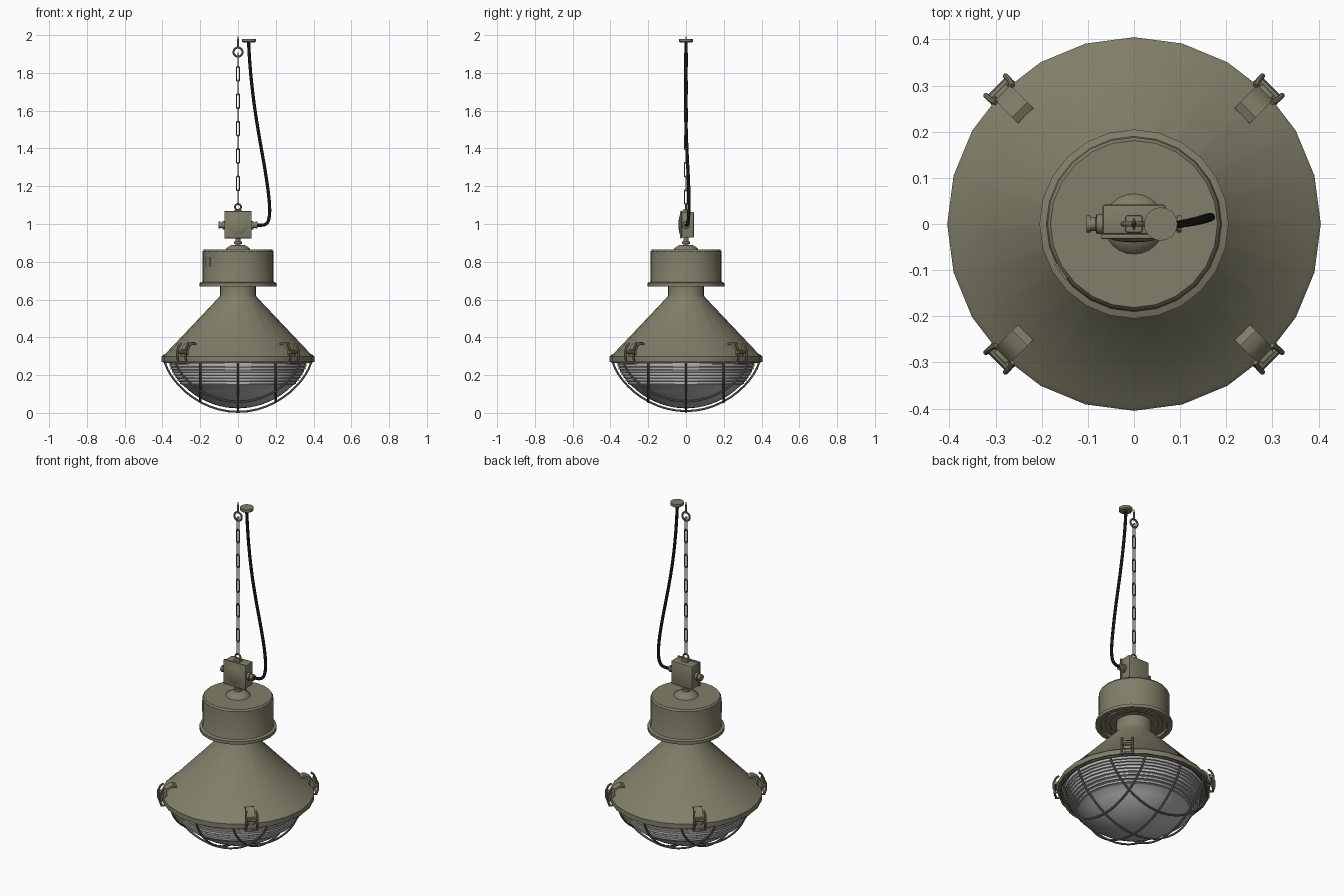
import bpy, bmesh, math
from mathutils import Matrix, Vector

if "Cube" in bpy.data.objects:
    bpy.data.objects.remove(bpy.data.objects["Cube"])


def material(name, rgb):
    m = bpy.data.materials.new(name)
    m.diffuse_color = (*rgb, 1)
    m.use_nodes = True
    m.node_tree.nodes["Principled BSDF"].inputs["Base Color"].default_value = m.diffuse_color
    return m


OLIVE = material("olive_paint", (0.22, 0.212, 0.14))
GLASS = material("frosted_glass", (0.48, 0.48, 0.49))
BLACK = material("black_rubber", (0.02, 0.02, 0.024))
STEEL = material("dark_steel", (0.11, 0.11, 0.10))


def add(name, mesh, mat, matrix=Matrix(), smooth=True):
    mesh.transform(matrix)
    mesh.materials.clear()
    mesh.materials.append(mat)
    ob = bpy.data.objects.new(name, mesh)
    bpy.context.collection.objects.link(ob)
    if smooth:
        bpy.ops.object.select_all(action='DESELECT')
        ob.select_set(True)
        bpy.context.view_layer.objects.active = ob
        bpy.ops.object.shade_smooth_by_angle(angle=math.radians(32))
    return ob


def from_bm(name, bm, mat, matrix=Matrix(), smooth=True):
    bmesh.ops.remove_doubles(bm, verts=bm.verts, dist=1e-5)
    bmesh.ops.recalc_face_normals(bm, faces=bm.faces)
    me = bpy.data.meshes.new(name)
    bm.to_mesh(me)
    bm.free()
    return add(name, me, mat, matrix, smooth)


def lathe(name, profile, mat, segs=24, matrix=Matrix()):
    """Revolve (radius, z) points around z."""
    bm = bmesh.new()
    vs = [bm.verts.new((r, 0, z)) for r, z in profile]
    es = [bm.edges.new(p) for p in zip(vs, vs[1:])]
    bmesh.ops.spin(bm, geom=vs + es, cent=(0, 0, 0), axis=(0, 0, 1),
                   angle=2 * math.pi, steps=segs, use_merge=True)
    return from_bm(name, bm, mat, matrix)


def tube(name, pts, radius, mat, cyclic=False, nurbs=False, matrix=Matrix(), res=2):
    cu = bpy.data.curves.new(name, 'CURVE')
    cu.dimensions = '3D'
    cu.bevel_depth, cu.bevel_resolution, cu.use_fill_caps = radius, res, True
    sp = cu.splines.new('NURBS' if nurbs else 'POLY')
    sp.points.add(len(pts) - 1)
    for p, co in zip(sp.points, pts):
        p.co = (*co, 1)
    sp.use_cyclic_u = cyclic
    if nurbs:
        sp.use_endpoint_u, sp.order_u, sp.resolution_u = True, 4, 6
    tmp = bpy.data.objects.new("tmp", cu)
    bpy.context.collection.objects.link(tmp)
    dg = bpy.context.evaluated_depsgraph_get()
    me = bpy.data.meshes.new_from_object(tmp.evaluated_get(dg))
    bpy.data.objects.remove(tmp)
    return add(name, me, mat, matrix)


def box(name, lo, hi, mat, bevel=0.0, matrix=Matrix()):
    bm = bmesh.new()
    lo, hi = Vector(lo), Vector(hi)
    bmesh.ops.create_cube(bm, size=1, matrix=Matrix.Translation((lo + hi) / 2)
                          @ Matrix.Diagonal((*(hi - lo), 1)))
    if bevel:
        bmesh.ops.bevel(bm, geom=bm.edges[:], offset=bevel, segments=2,
                        profile=0.5, affect='EDGES')
    return from_bm(name, bm, mat, matrix)


def sheet(name, pts, thick, width, mat, matrix):
    """Bent strip: an (x, z) path thickened in z and extruded along y."""
    bm = bmesh.new()
    outline = pts + [(x - thick * 0.6, z - thick) for x, z in reversed(pts)]
    f = bm.faces.new([bm.verts.new((x, -width / 2, z)) for x, z in outline])
    ret = bmesh.ops.extrude_face_region(bm, geom=[f])
    bmesh.ops.translate(bm, vec=(0, width, 0),
                        verts=[g for g in ret['geom'] if isinstance(g, bmesh.types.BMVert)])
    return from_bm(name, bm, mat, matrix)


def place(loc, axis='Z'):
    rot = {'Z': Matrix(), 'X': Matrix.Rotation(math.pi / 2, 4, 'Y'),
           '-X': Matrix.Rotation(-math.pi / 2, 4, 'Y'),
           '-Y': Matrix.Rotation(math.pi / 2, 4, 'X')}[axis]
    return Matrix.Translation(loc) @ rot


# Conical shade with rim and neck
lathe("shade", [(0.36, 0.285), (0.385, 0.27), (0.405, 0.27), (0.405, 0.298), (0.397, 0.306),
                (0.385, 0.312), (0.098, 0.615), (0.095, 0.622), (0.095, 0.69)], OLIVE)

# Ballast housing with stepped underside and lid cap
lathe("housing", [(0.09, 0.685), (0.13, 0.685), (0.13, 0.68), (0.155, 0.68), (0.155, 0.688),
                  (0.178, 0.688), (0.178, 0.67), (0.205, 0.67), (0.205, 0.688), (0.19, 0.693),
                  (0.188, 0.698), (0.188, 0.855), (0.181, 0.865), (0, 0.865)], OLIVE)
lathe("housing_cap", [(0.066, 0.864), (0.062, 0.872), (0.035, 0.889), (0.0, 0.89)], OLIVE)
lathe("stem", [(0.013, 0.885), (0.013, 0.893), (0.021, 0.893), (0.021, 0.908),
               (0.013, 0.908), (0.013, 0.93)], OLIVE, 12)
box("housing_plate", (0.180, -0.02, 0.775), (0.191, 0.02, 0.822), OLIVE, 0,
    Matrix.Rotation(math.radians(213), 4, 'Z'))

# Glass bowl: stepped ribs above, smooth dome below
R = 0.368


def bowl_z(r, rad, bottom, top=0.275, power=0.68):
    return top - (top - bottom) * max(0, 1 - (r / rad) ** 2) ** power


def bowl_r(z, rad, bottom, top=0.275, power=0.68):
    return rad * math.sqrt(1 - ((top - z) / (top - bottom)) ** (1 / power))


profile = [(0.37, 0.29)]
for i in range(8):
    z = 0.272 - i * 0.0155
    r = bowl_r(z, R, 0.024)
    profile += [(r, z), (r - 0.001, z - 0.010), (r - 0.009, z - 0.0115), (r - 0.009, z - 0.0145)]
r_end = bowl_r(0.147, R, 0.024)
profile += [(r, bowl_z(r, R, 0.024)) for r in [r_end * k / 9 for k in range(9, -1, -1)]]
lathe("glass_bowl", profile, GLASS, 32)

# Wire guard: three wires each way, and a ring under the rim
G = 0.388
for turn in (0, 1):
    for y in (-0.2, 0, 0.2):
        half = math.sqrt(G * G - y * y)
        pts = []
        for k in range(25):
            x = -half * math.cos(math.pi * k / 24)
            pts.append((x, y, bowl_z(math.hypot(x, y), G, 0.0055 + 0.004 * turn, 0.275, 0.7)))
        tube("guard_wire", pts, 0.0055, OLIVE, matrix=Matrix.Rotation(turn * math.pi / 2, 4, 'Z'))
tube("guard_ring", [(G * math.cos(a * math.pi / 18), G * math.sin(a * math.pi / 18), 0.27)
                    for a in range(36)], 0.007, OLIVE, cyclic=True)

# Four toggle clamps on the diagonals
for k in range(4):
    m = Matrix.Rotation(math.radians(45 + 90 * k), 4, 'Z')
    sheet("clamp_lever", [(0.332, 0.366), (0.35, 0.374), (0.37, 0.37), (0.388, 0.357),
                          (0.402, 0.335), (0.410, 0.315)], 0.01, 0.046, OLIVE, m)
    box("clamp_base", (0.385, -0.018, 0.295), (0.412, 0.018, 0.335), OLIVE, 0.003, m)
    tube("clamp_pin", [(0.412, -0.034, 0.322), (0.412, 0.034, 0.322)], 0.009, OLIVE, matrix=m)
    tube("clamp_foot", [(0.392, -0.03, 0.268), (0.418, -0.03, 0.266), (0.418, 0.03, 0.266),
                        (0.392, 0.03, 0.268)], 0.006, OLIVE, matrix=m)
    for s in (-1, 1):
        tube("clamp_bail", [(0.415, s * 0.03, 0.266), (0.424, s * 0.03, 0.29),
                            (0.424, s * 0.03, 0.33), (0.412, s * 0.03, 0.355),
                            (0.398, s * 0.026, 0.368)], 0.006, OLIVE, matrix=m)

# Junction box with lid, domed front and cable glands
box("junction_box", (-0.068, -0.022, 0.928), (0.068, 0.042, 1.064), OLIVE, 0.005)
box("junction_lid", (-0.072, -0.032, 0.924), (0.072, -0.022, 1.068), OLIVE, 0.003)
lathe("lid_dome", [(0.055, 0), (0.045, 0.004), (0.03, 0.007), (0.0, 0.009)], OLIVE, 24,
      place((0, -0.031, 0.996), '-Y'))
gland = [(0.022, 0), (0.022, 0.014), (0.015, 0.016), (0.015, 0.026), (0.018, 0.026),
         (0.018, 0.036), (0, 0.036)]
for s, ax in ((1, 'X'), (-1, '-X')):
    lathe("cable_gland", gland, OLIVE, 12, place((s * 0.067, 0, 0.994), ax))

# Hanging lug on the box
box("lug_base", (-0.018, -0.018, 1.06), (0.018, 0.018, 1.076), OLIVE, 0.003)
tube("lug_ring", [(0.016 * math.cos(a * math.pi / 8), 0, 1.09 + 0.016 * math.sin(a * math.pi / 8))
                  for a in range(16)], 0.005, OLIVE, cyclic=True)

# Chain of alternating links
half_w, half_l = 0.009, 0.039
link = []
for k in range(12):
    a = math.pi * (k + 0.5) / 6
    link.append((half_w * math.cos(a), 0, half_w * math.sin(a)
                 + math.copysign(half_l - half_w, math.sin(a))))
for i in range(11):
    tube("chain_link", link, 0.0036, STEEL, cyclic=True,
         matrix=Matrix.Translation((0, 0, 1.1425 + 0.0725 * i))
         @ Matrix.Rotation(math.pi / 2 * ((i + 1) % 2), 4, 'Z'), res=1)

# Ceiling eye hook
tube("eye_ring", [(0.024 * math.cos(a * math.pi / 10), 0, 1.91 + 0.024 * math.sin(a * math.pi / 10))
                  for a in range(20)], 0.0055, OLIVE, cyclic=True)
lathe("eye_screw", [(0, 1.93), (0.006, 1.93), (0.005, 1.975), (0, 2.0)], OLIVE, 8)

# Ceiling rose and the power cable
lathe("ceiling_rose", [(0, 1.96), (0.03, 1.96), (0.036, 1.965), (0.036, 1.98), (0, 1.98)],
      OLIVE, 24, place((0.058, 0, 0)))
tube("power_cable", [(0.056, 0, 1.965), (0.06, 0, 1.87), (0.075, -0.003, 1.70),
                     (0.105, 0, 1.50), (0.138, 0.008, 1.32), (0.16, 0.016, 1.18),
                     (0.172, 0.016, 1.06), (0.158, 0.01, 0.99), (0.12, 0.002, 0.993),
                     (0.095, 0, 0.994)], 0.0085, BLACK, nurbs=True)
